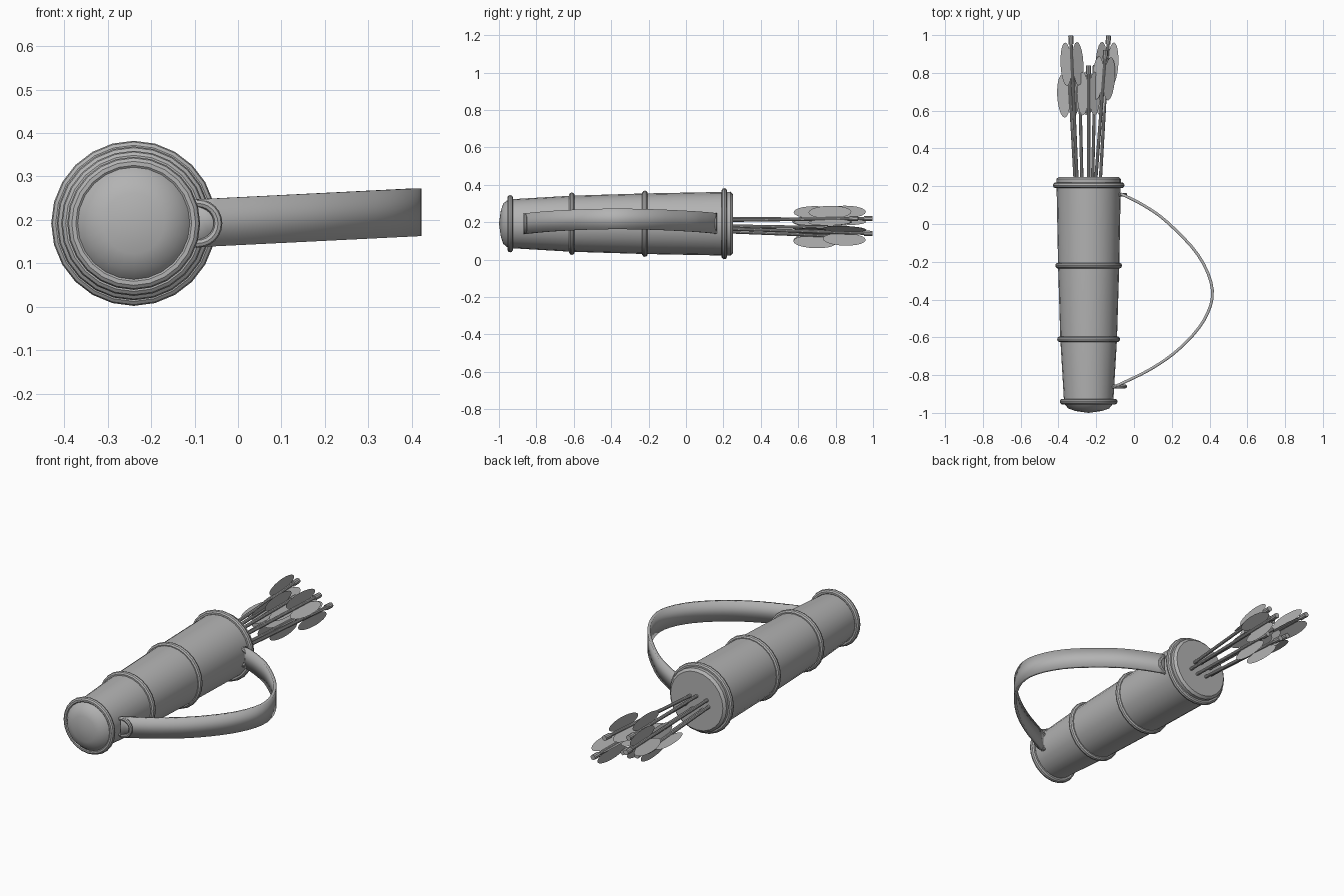
import bpy, bmesh, math
from mathutils import Vector, Matrix

if "Cube" in bpy.data.objects:
    bpy.data.objects.remove(bpy.data.objects["Cube"], do_unlink=True)

CX, CZ = -0.24, 0.192

grey = bpy.data.materials.new("plain_grey")
grey.use_nodes = True
grey.diffuse_color = (0.45, 0.45, 0.45, 1)
grey.node_tree.nodes["Principled BSDF"].inputs["Base Color"].default_value = grey.diffuse_color


def finish(name, bm, smooth=True, angle=35):
    mesh = bpy.data.meshes.new(name)
    bmesh.ops.remove_doubles(bm, verts=bm.verts, dist=0.0001)
    bmesh.ops.recalc_face_normals(bm, faces=bm.faces)
    bm.to_mesh(mesh)
    bm.free()
    mesh.materials.append(grey)
    obj = bpy.data.objects.new(name, mesh)
    bpy.context.collection.objects.link(obj)
    if smooth:
        bpy.ops.object.select_all(action="DESELECT")
        obj.select_set(True)
        bpy.context.view_layer.objects.active = obj
        bpy.ops.object.shade_smooth_by_angle(angle=math.radians(angle))
    return obj


def lathe(name, profile, cx, cz, segments=24, closed=False):
    """Turn (radius, y) points around an axis parallel to y."""
    bm = bmesh.new()
    rows = []
    for r, y in profile:
        rows.append([bm.verts.new((cx + r * math.cos(a), y, cz + r * math.sin(a)))
                     for a in (math.tau * i / segments for i in range(segments))])
    if closed:
        rows.append(rows[0])
    for a, b in zip(rows, rows[1:]):
        for i in range(segments):
            j = (i + 1) % segments
            bm.faces.new((a[i], a[j], b[j], b[i]))
    return finish(name, bm)


def ring(name, y, outer, minor, cx, cz, segments=24, sides=10):
    major = outer - minor
    angles = [math.tau * i / sides for i in range(sides)]
    profile = [(major + minor * math.cos(a), y + minor * math.sin(a)) for a in angles]
    return lathe(name, profile, cx, cz, segments, closed=True)


# Tapered tube with domed base and closed mouth
lathe("quiver_body", [(0, -1.0), (0.07, -0.99), (0.108, -0.977), (0.13, -0.95),
                      (0.15, -0.61), (0.162, -0.22), (0.17, 0.2), (0.171, 0.238),
                      (0.158, 0.25), (0, 0.25)], CX, CZ)

# Reinforcing hoops
for i, (y, outer) in enumerate([(-0.94, 0.153), (-0.61, 0.167), (-0.22, 0.177), (0.205, 0.19)]):
    ring(f"hoop_{i + 1}", y, outer, 0.015, CX, CZ)

# Strap loops
for name, y in (("front_strap_loop", -0.86), ("back_strap_loop", 0.155)):
    ring(name, y, 0.056, 0.01, -0.092, CZ, sides=8)


# Bowed strap: smooth path swept as an upright band
def smooth_path(points, steps=4):
    pts = [Vector(p) for p in points]
    pts = [2 * pts[0] - pts[1]] + pts + [2 * pts[-1] - pts[-2]]
    out = []
    for a, b, c, d in zip(pts, pts[1:], pts[2:], pts[3:]):
        for k in range(steps):
            t = k / steps
            out.append(0.5 * (2 * b + (c - a) * t + (2 * a - 5 * b + 4 * c - d) * t ** 2
                              + (3 * b - a - 3 * c + d) * t ** 3))
    return out + [pts[-2]]


path = smooth_path([(-0.07, 0.16), (0.04, 0.105), (0.17, 0.015), (0.34, -0.165), (0.415, -0.35),
                    (0.37, -0.51), (0.24, -0.66), (0.085, -0.77), (-0.105, -0.863)])
bm = bmesh.new()
pairs = []
for p in path:
    z = CZ + 0.002 + 0.05 * (p.x + 0.06)
    pairs.append([bm.verts.new((p.x, p.y, z + s * 0.055)) for s in (-1, 1)])
for a, b in zip(pairs, pairs[1:]):
    bm.faces.new((a[0], b[0], b[1], a[1]))
strap = finish("strap", bm)
solid = strap.modifiers.new("thickness", "SOLIDIFY")
solid.thickness = 0.015
solid.offset = 0


# Arrows: shaft, nock and three oval vanes
def rod(bm, a, b, radius):
    d = b - a
    turn = d.to_track_quat("Z", "Y").to_matrix().to_4x4()
    bmesh.ops.create_cone(bm, cap_ends=True, segments=10, radius1=radius, radius2=radius,
                          depth=d.length, matrix=Matrix.Translation((a + b) / 2) @ turn)


def arrow(index, start, end, roll):
    a, b = Vector(start), Vector(end)
    d = (b - a).normalized()
    bm = bmesh.new()
    rod(bm, a, b, 0.009)
    rod(bm, b - d * 0.045, b, 0.014)
    finish(f"arrow_shaft_{index}", bm)
    bm = bmesh.new()
    centre = b - d * 0.15
    for k in range(3):
        ang = math.radians(roll + 120 * k)
        side = Vector((math.cos(ang), 0, math.sin(ang)))
        side = (side - d * side.dot(d)).normalized()
        verts = []
        for i in range(20):
            t = math.tau * i / 20
            verts.append(bm.verts.new(centre + d * 0.115 * math.cos(t)
                                      + side * (0.036 + 0.034 * math.sin(t))))
        bm.faces.new(verts)
    finish(f"arrow_vanes_{index}", bm, smooth=False)


arrows = [((-0.30, 0.2, 0.212), (-0.335, 0.997, 0.22), -30),
          ((-0.18, 0.2, 0.165), (-0.135, 0.997, 0.14), 30),
          ((-0.24, 0.2, 0.22), (-0.24, 0.84, 0.215), 90),
          ((-0.275, 0.2, 0.155), (-0.29, 0.84, 0.13), 30),
          ((-0.205, 0.2, 0.21), (-0.15, 0.92, 0.22), 90),
          ((-0.31, 0.2, 0.18), (-0.345, 0.83, 0.17), 60),
          ((-0.22, 0.2, 0.15), (-0.205, 0.84, 0.125), 30)]
for i, (start, end, roll) in enumerate(arrows):
    arrow(i + 1, start, end, roll)
